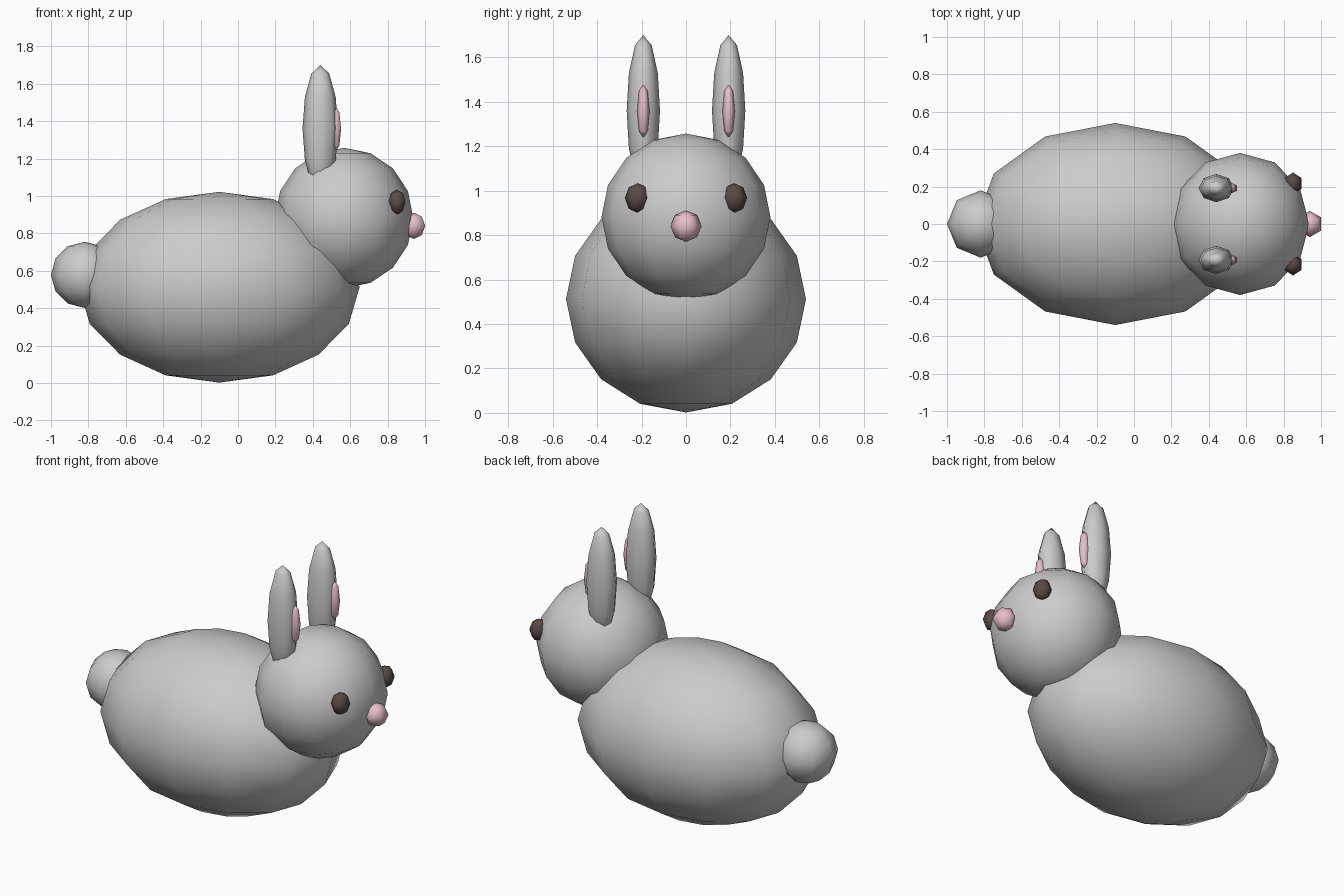
import bpy

if "Cube" in bpy.data.objects:
    bpy.data.objects.remove(bpy.data.objects["Cube"])


def colour(name, rgb):
    mat = bpy.data.materials.new(name)
    mat.diffuse_color = (*rgb, 1)
    mat.use_nodes = True
    mat.node_tree.nodes["Principled BSDF"].inputs["Base Color"].default_value = mat.diffuse_color
    return mat


def ball(name, centre, radii, segments, rings, mat=None):
    """Smooth low-poly ellipsoid."""
    bpy.ops.mesh.primitive_uv_sphere_add(segments=segments, ring_count=rings,
                                         radius=1, location=centre)
    ob = bpy.context.object
    ob.name = name
    ob.scale = radii
    bpy.ops.object.transform_apply(location=False, rotation=False, scale=True)
    bpy.ops.object.shade_smooth()
    if mat:
        ob.data.materials.append(mat)
    return ob


pink = colour("pink", (0.8, 0.52, 0.57))
dark = colour("dark_brown", (0.1, 0.07, 0.06))

# Body, head and tail
ball("body", (-0.10, 0, 0.512), (0.75, 0.54, 0.51), 12, 8)
ball("head", (0.567, 0, 0.882), (0.37, 0.38, 0.375), 12, 8)
ball("tail", (-0.82, 0, 0.578), (0.18, 0.18, 0.177), 8, 6)

# Nose
ball("nose", (0.94, 0, 0.84), (0.07, 0.07, 0.07), 6, 4, pink)

# Paired ears, inner ears and eyes
for side, s in (("left", 1), ("right", -1)):
    ball(side + "_ear", (0.44, s * 0.192, 1.36), (0.095, 0.075, 0.34), 8, 6)
    ball(side + "_inner_ear", (0.52, s * 0.192, 1.358), (0.036, 0.028, 0.125), 6, 4, pink)
    ball(side + "_eye", (0.85, s * 0.217, 0.967), (0.052, 0.058, 0.067), 6, 4, dark)
